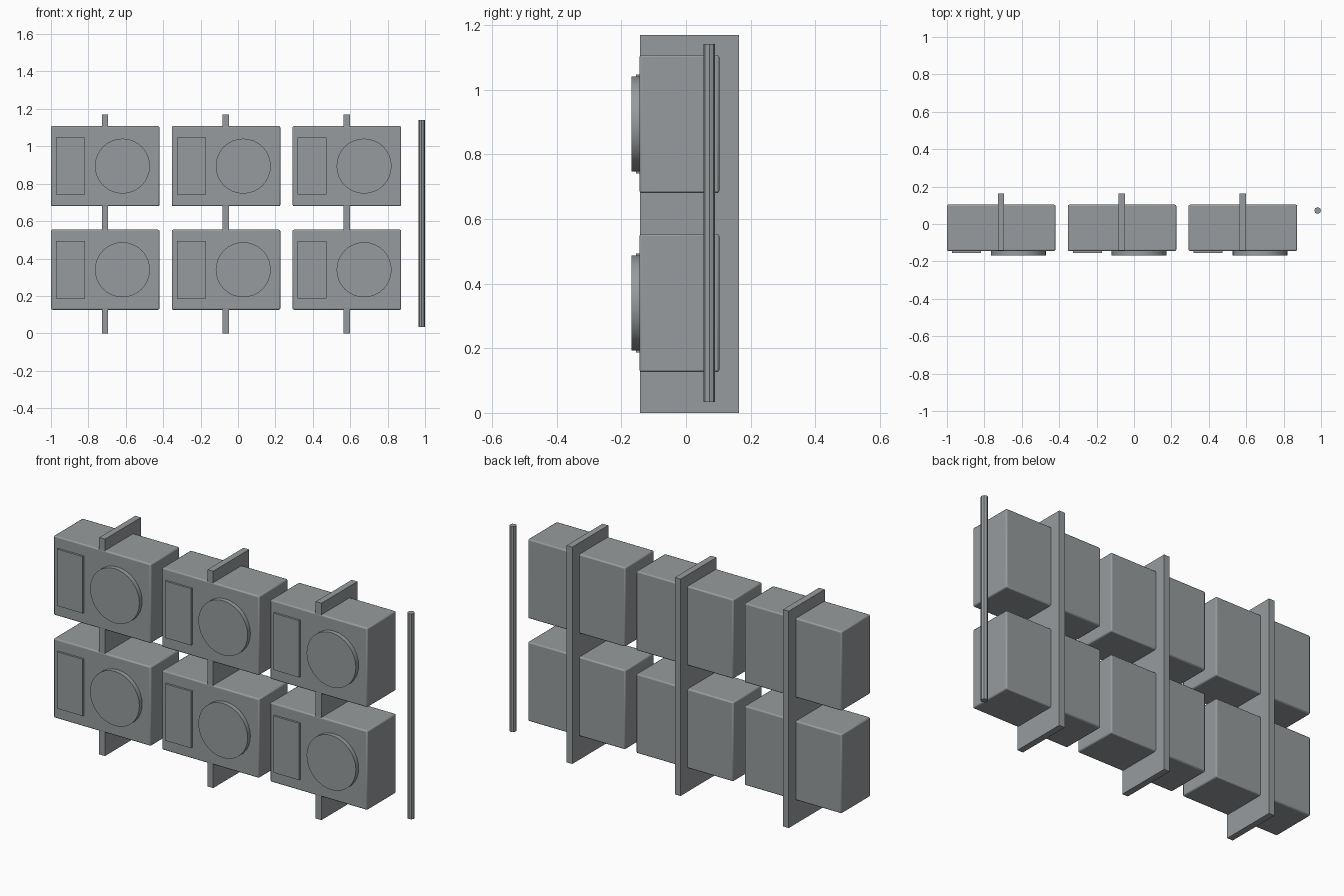
import bpy
import math

cube = bpy.data.objects.get("Cube")
if cube:
    bpy.data.objects.remove(cube, do_unlink=True)

grey = bpy.data.materials.new("plain grey")
grey.use_nodes = True
colour = (0.31, 0.33, 0.34, 1)
grey.diffuse_color = colour
grey.node_tree.nodes["Principled BSDF"].inputs["Base Color"].default_value = colour


def finish(obj, name, bevel=0, smooth=False):
    obj.name = name
    obj.data.materials.append(grey)
    if bevel:
        mod = obj.modifiers.new("rounded edges", "BEVEL")
        mod.width = bevel
        mod.segments = 2
    if smooth:
        bpy.ops.object.shade_smooth_by_angle(angle=math.radians(50))


def box(name, x, y, z, bevel=0, smooth=False):
    """Box from (low, high) pairs on each axis."""
    spans = (x, y, z)
    bpy.ops.mesh.primitive_cube_add(size=1, location=[(a + b) / 2 for a, b in spans])
    obj = bpy.context.object
    obj.scale = [b - a for a, b in spans]
    bpy.ops.object.transform_apply(location=False, rotation=False, scale=True)
    finish(obj, name, bevel, smooth)


def cylinder(name, centre, radius, depth, sides, rotation=(0, 0, 0), smooth=False):
    bpy.ops.mesh.primitive_cylinder_add(vertices=sides, radius=radius, depth=depth,
                                        location=centre, rotation=rotation)
    finish(bpy.context.object, name, 0, smooth)


SPACING = 0.646
FRONT = -0.144

for column in range(3):
    cx = -0.71 + column * SPACING
    # Upright fin joining the two housings of a column
    box(f"upright_fin_{column}", (cx - 0.018, cx + 0.016), (-0.143, 0.164), (0, 1.17))
    for row, cz in enumerate((0.34, 0.894)):
        tag = f"{column}_{row}"
        # Housing with slightly rounded edges
        box(f"housing_{tag}", (cx - 0.29, cx + 0.29), (FRONT, 0.103),
            (cz - 0.214, cz + 0.214), 0.007, True)
        # Raised front panel and round dial
        box(f"panel_{tag}", (cx - 0.263, cx - 0.108), (-0.155, FRONT + 0.01),
            (cz - 0.153, cz + 0.153))
        cylinder(f"dial_{tag}", (cx + 0.092, -0.151, cz), 0.147, 0.034, 32,
                 (math.pi / 2, 0, 0), True)

# Separate thin rod at the side
cylinder("side_rod", (0.982, 0.072, 0.587), 0.018, 1.108, 8)
